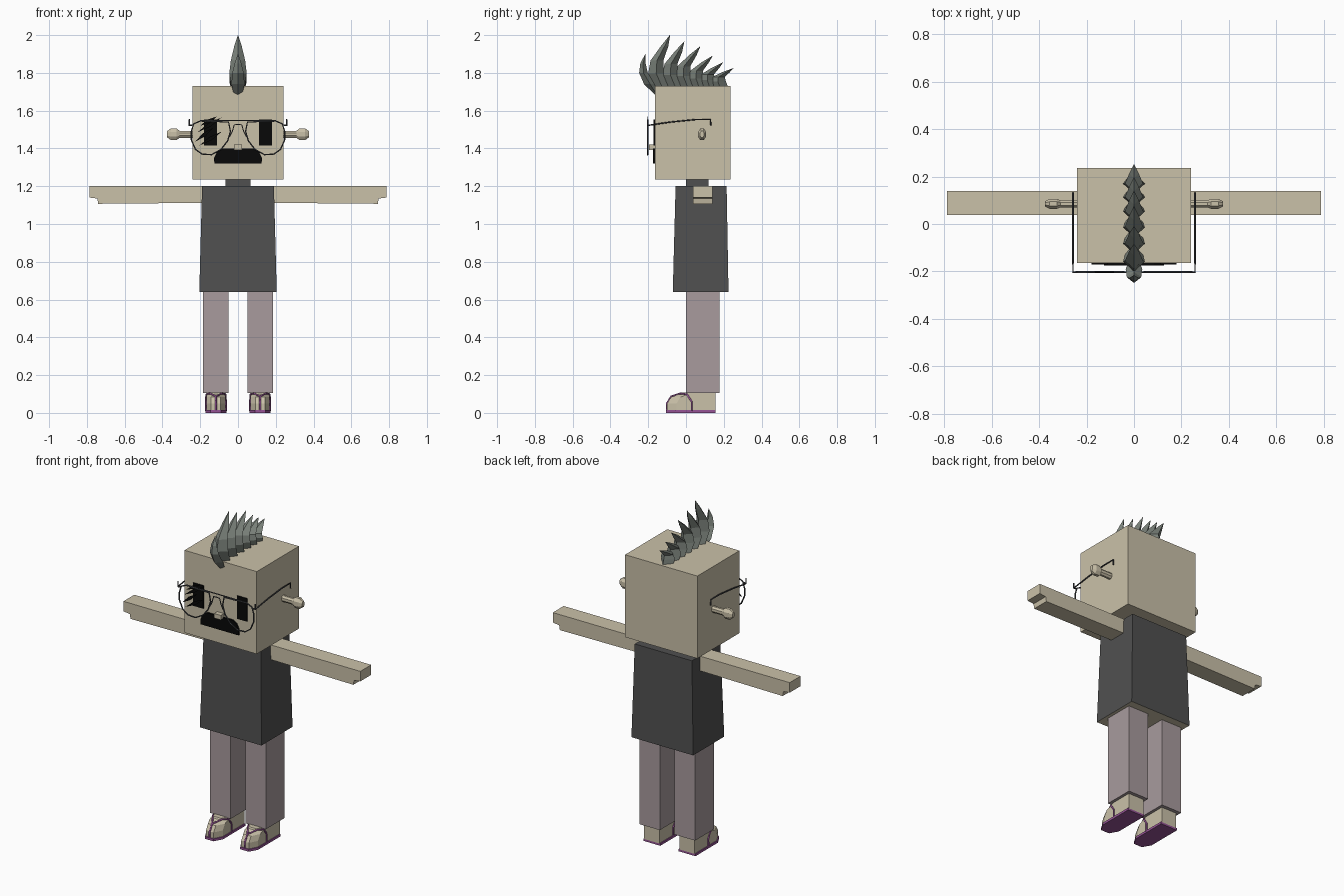
import bpy
import bmesh
import math

if "Cube" in bpy.data.objects:
    bpy.data.objects.remove(bpy.data.objects["Cube"])


def material(name, r, g, b):
    # sRGB bytes to linear
    col = [((c / 255 + 0.055) / 1.055) ** 2.4 if c > 10 else c / 3300 for c in (r, g, b)] + [1]
    m = bpy.data.materials.new(name)
    m.use_nodes = True
    m.diffuse_color = col
    m.node_tree.nodes["Principled BSDF"].inputs["Base Color"].default_value = col
    return m


SKIN = material("skin", 202, 193, 169)
SHIRT = material("charcoal", 80, 80, 80)
PANTS = material("mauve", 168, 155, 157)
SANDAL = material("purple", 150, 84, 150)
HAIR = material("hair_grey", 122, 129, 122)
METAL = material("frame_grey", 66, 68, 72)
BLACK = material("black", 8, 8, 8)


def loft(name, rings, *mats):
    """Skin equal-length rings of points and cap both ends."""
    bm = bmesh.new()
    loops = [[bm.verts.new(p) for p in ring] for ring in rings]
    n = len(loops[0])
    for a, b in zip(loops, loops[1:]):
        for i in range(n):
            j = (i + 1) % n
            bm.faces.new((a[i], a[j], b[j], b[i]))
    bm.faces.new(loops[0])
    bm.faces.new(loops[-1])
    bmesh.ops.recalc_face_normals(bm, faces=bm.faces)
    me = bpy.data.meshes.new(name)
    bm.to_mesh(me)
    bm.free()
    for m in mats:
        me.materials.append(m)
    ob = bpy.data.objects.new(name, me)
    bpy.context.collection.objects.link(ob)
    return ob


def rect(x0, x1, y0, y1, z):
    return [(x0, y0, z), (x1, y0, z), (x1, y1, z), (x0, y1, z)]


def box(name, x0, x1, y0, y1, z0, z1, mat):
    return loft(name, [rect(x0, x1, y0, y1, z0), rect(x0, x1, y0, y1, z1)], mat)


def plate(name, outline, y0, y1, mat):
    """Extrude an x-z outline along y."""
    return loft(name, [[(x, y, z) for x, z in outline] for y in (y0, y1)], mat)


def tube(name, pts, radius, mat, cyclic=False):
    cu = bpy.data.curves.new(name, "CURVE")
    cu.dimensions = "3D"
    cu.bevel_depth = radius
    cu.bevel_resolution = 1
    cu.use_fill_caps = True
    sp = cu.splines.new("POLY")
    sp.points.add(len(pts) - 1)
    for p, co in zip(sp.points, pts):
        p.co = (*co, 1)
    sp.use_cyclic_u = cyclic
    cu.materials.append(mat)
    ob = bpy.data.objects.new(name, cu)
    bpy.context.collection.objects.link(ob)
    bpy.ops.object.select_all(action="DESELECT")
    ob.select_set(True)
    bpy.context.view_layer.objects.active = ob
    bpy.ops.object.convert(target="MESH")


# Head, neck and flared shirt with a skin-coloured underside
box("head", -0.24, 0.24, -0.165, 0.235, 1.235, 1.73, SKIN)
box("neck", -0.065, 0.065, 0, 0.12, 1.19, 1.24, SHIRT)
shirt = loft("shirt", [rect(-0.205, 0.205, -0.07, 0.225, 0.64),
                       rect(-0.19, 0.19, -0.055, 0.215, 1.2)], SHIRT, SKIN)
for f in shirt.data.polygons:
    if f.normal.z < -0.9:
        f.material_index = 1


def foot_ring(cx, half, front, z):
    toe = half * 0.5
    return [(cx - half, 0.157, z), (cx - half, front + 0.05, z), (cx - toe, front, z),
            (cx + toe, front, z), (cx + half, front + 0.05, z), (cx + half, 0.157, z)]


def ear_ring(s, x, ry, rz):
    return [(s * x, 0.085 + ry * math.cos(a), 1.475 + rz * math.sin(a))
            for a in (math.tau * (i + 0.5) / 8 for i in range(8))]


GLASS_Y = -0.203
LENS = [(0.05, 1.54), (0.2, 1.545), (0.235, 1.53), (0.247, 1.49), (0.247, 1.445),
        (0.225, 1.395), (0.19, 1.37), (0.14, 1.367), (0.09, 1.395), (0.055, 1.44), (0.04, 1.49)]

for side, s in (("left", 1), ("right", -1)):
    # Arm with a stepped hand tip
    arm = [(0.18, 1.2), (0.787, 1.2), (0.787, 1.14), (0.745, 1.135), (0.74, 1.107), (0.18, 1.112)]
    plate(side + "_arm", [(s * x, z) for x, z in arm], 0.037, 0.14, SKIN)

    # Leg, foot and sandal
    cx = s * 0.117
    box(side + "_leg", cx - 0.068, cx + 0.068, 0, 0.178, 0.105, 0.65, PANTS)
    foot = [(-0.1, 0.012), (-0.1, 0.05), (-0.08, 0.083), (-0.035, 0.1), (-0.03, 0.108)]
    loft(side + "_foot", [foot_ring(cx, 0.051, f, z) for f, z in foot], SKIN)
    loft(side + "_sole", [foot_ring(cx, 0.056, -0.106, z) for z in (0, 0.014)], SANDAL)
    for k in (-1, 1):
        strap = [(0.053, 0.03, 0.01), (0.053, 0.03, 0.06), (0.051, 0.005, 0.098),
                 (0.03, -0.03, 0.103), (0, -0.078, 0.087), (0, -0.102, 0.05), (0, -0.102, 0.01)]
        tube(side + "_strap", [(cx + k * x, y, z) for x, y, z in strap], 0.005, SANDAL)

    # Knobbed ear
    ear = [(0.23, 0.016, 0.02), (0.31, 0.016, 0.02), (0.325, 0.023, 0.034),
           (0.355, 0.023, 0.034), (0.375, 0.012, 0.018)]
    loft(side + "_ear", [ear_ring(s, *e) for e in ear], SKIN)

    # Eye, lens rim, temple and nose rest
    plate(side + "_eye", [(s * x, z) for x, z in
                          ((0.112, 1.415), (0.18, 1.415), (0.18, 1.553), (0.112, 1.553))],
          -0.171, -0.163, BLACK)
    tube(side + "_lens_rim", [(s * x, GLASS_Y, z) for x, z in LENS], 0.004, METAL, True)
    temple = [(0.235, GLASS_Y, 1.525), (0.257, GLASS_Y, 1.522), (0.257, -0.08, 1.54),
              (0.257, 0.05, 1.553), (0.257, 0.13, 1.553), (0.257, 0.132, 1.52)]
    tube(side + "_temple", [(s * x, y, z) for x, y, z in temple], 0.004, METAL)
    tube(side + "_hinge", [(s * 0.257, GLASS_Y, z) for z in (1.52, 1.553)], 0.004, METAL)
    rest = [(0, 1.527), (0.02, 1.525), (0.03, 1.49), (0.045, 1.46)]
    tube(side + "_nose_rest", [(s * x, GLASS_Y, z) for x, z in rest], 0.003, METAL)

tube("brow_bar", [(s * 0.2, GLASS_Y, 1.547) for s in (-1, 1)], 0.003, METAL)

# Moustache and nose
half = [(0.125, 1.32), (0.127, 1.35), (0.11, 1.385), (0.085, 1.4)]
plate("moustache", half + [(-x, z) for x, z in reversed(half)], -0.175, -0.16, BLACK)
box("nose", -0.022, 0.022, -0.195, -0.16, 1.393, 1.42, SKIN)

# Tapered scratches across the right lens
for x0, z0, x1, z1 in ((-0.228, 1.435, -0.13, 1.51), (-0.215, 1.485, -0.085, 1.565),
                       (-0.205, 1.415, -0.085, 1.49), (-0.2, 1.52, -0.11, 1.57)):
    mx, mz = (x0 + x1) / 2, (z0 + z1) / 2
    plate("scratch", [(x0, z0), (mx + 0.006, mz - 0.008), (x1, z1), (mx - 0.006, mz + 0.008)],
          GLASS_Y - 0.002, GLASS_Y + 0.002, BLACK)


def spike(points):
    """Curved diamond-section blade from (y, z, half width, half depth)."""
    loft("hair_spike", [[(w, y, z), (0, y + d, z), (-w, y, z), (0, y - d, z)]
                        for y, z, w, d in points], HAIR)


# Mohawk: a front curl, then a row of shrinking blades
spike([(-0.155, 1.685, 0.022, 0.01), (-0.19, 1.74, 0.035, 0.032), (-0.225, 1.8, 0.03, 0.023),
       (-0.228, 1.85, 0.018, 0.014), (-0.215, 1.9, 0.001, 0.001)])
for base, tip_y, tip_z in ((-0.12, -0.085, 2.0), (-0.05, -0.01, 1.965), (0.015, 0.075, 1.94),
                           (0.075, 0.14, 1.89), (0.13, 0.195, 1.855), (0.183, 0.25, 1.825)):
    h = tip_z - 1.73
    lean = h * 0.14
    spike([(base, 1.71, 0.035, 0.045), (base - lean, 1.73 + h * 0.25, 0.046, 0.042),
           (base - lean * 0.9, 1.73 + h * 0.5, 0.038, 0.034),
           ((base + tip_y) / 2 - lean * 0.3, 1.73 + h * 0.78, 0.02, 0.02),
           (tip_y, tip_z, 0.001, 0.001)])
